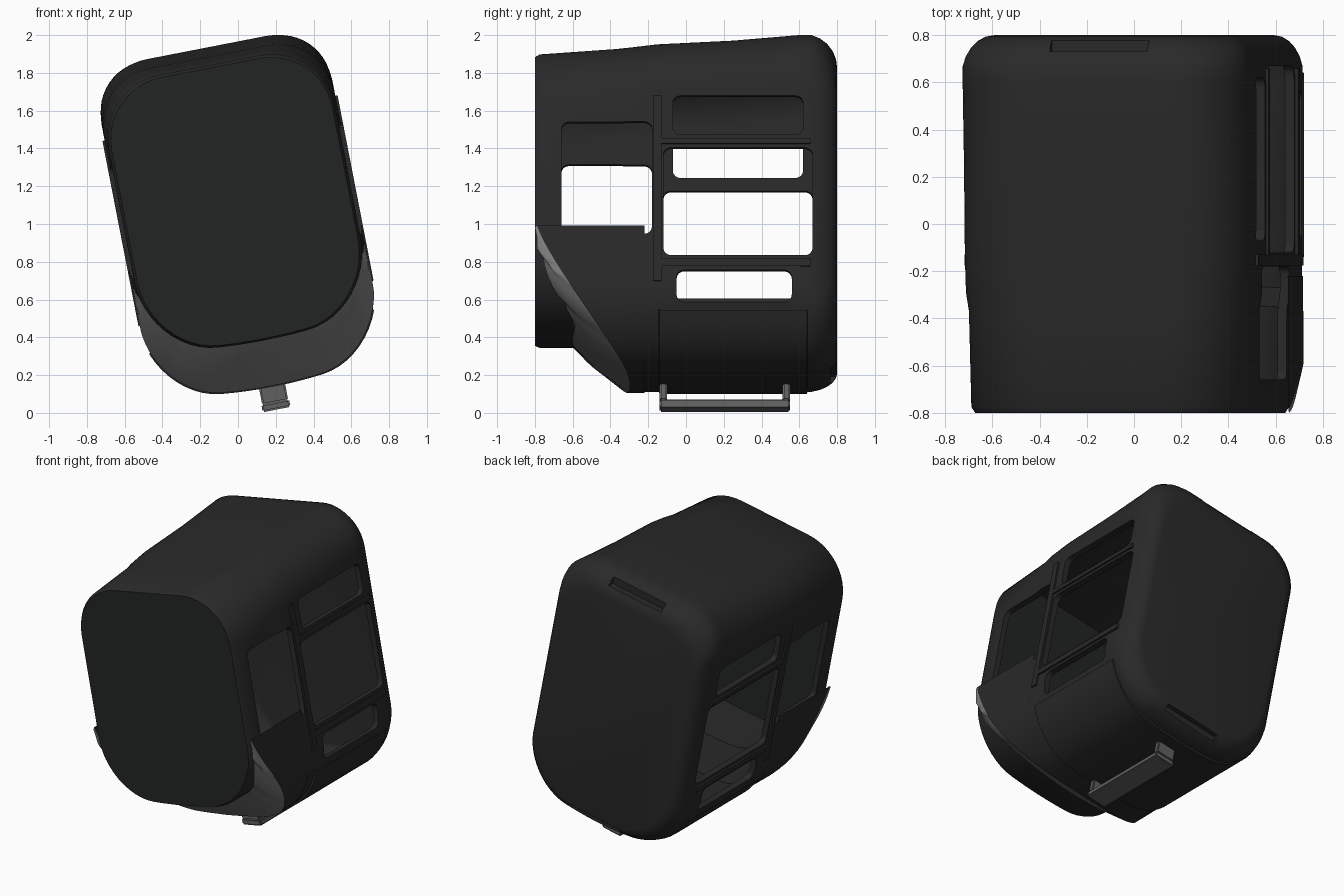
import bpy, bmesh, math
from mathutils import Matrix

if "Cube" in bpy.data.objects:
    bpy.data.objects.remove(bpy.data.objects["Cube"])

# Everything is modelled upright, then leaned sideways by this matrix
LEAN = Matrix.Translation((0, 0, 1.07)) @ Matrix.Rotation(math.radians(-11), 4, 'Y')
N = 12  # steps per corner


def material(name, rgb):
    m = bpy.data.materials.new(name)
    m.diffuse_color = (*rgb, 1)
    m.use_nodes = True
    m.node_tree.nodes["Principled BSDF"].inputs["Base Color"].default_value = m.diffuse_color
    return m


DARK = material("dark_shell", (0.022, 0.022, 0.022))
FRONT = material("front_dark", (0.016, 0.018, 0.018))
GREY = material("collar_grey", (0.22, 0.22, 0.22))
RAIL = material("handle_grey", (0.12, 0.12, 0.12))


def outline(hw, bot, top, rb, rt, bow=0.0):
    """Rounded rectangle in x/z, counter-clockwise from the upper right corner."""
    pts = []
    for k, (sx, zc, r) in enumerate([(1, top - rt, rt), (-1, top - rt, rt),
                                     (-1, bot + rb, rb), (1, bot + rb, rb)]):
        for i in range(N + 1):
            a = math.pi / 2 * (k + i / N)
            pts.append((sx * (hw - r) + r * math.cos(a), zc + r * math.sin(a)))
        if k == 2:  # points along the bowed underside
            pts += [((hw - rb) * t, bot) for t in (-0.75, -0.5, -0.25, 0, 0.25, 0.5, 0.75)]
    return [(x, z - bow * (1 - (x / hw) ** 2) if z < bot + rb else z) for x, z in pts]


def finish(name, bm, mat, smooth=True):
    bmesh.ops.recalc_face_normals(bm, faces=bm.faces)
    me = bpy.data.meshes.new(name)
    bm.to_mesh(me)
    bm.free()
    me.transform(LEAN)
    me.materials.append(mat)
    ob = bpy.data.objects.new(name, me)
    bpy.context.collection.objects.link(ob)
    if smooth:
        shade(ob)
    return ob


def shade(ob):
    bpy.ops.object.select_all(action='DESELECT')
    ob.select_set(True)
    bpy.context.view_layer.objects.active = ob
    bpy.ops.object.shade_smooth_by_angle(angle=math.radians(40))


def skin(rows, closed):
    """Bridge rows of 3D points into a surface; cap both ends when closed."""
    bm = bmesh.new()
    vs = [[bm.verts.new(p) for p in r] for r in rows]
    n = len(vs[0])
    for a, b in zip(vs, vs[1:]):
        for i in range(n if closed else n - 1):
            j = (i + 1) % n
            bm.faces.new((a[i], a[j], b[j], b[i]))
    if closed:
        bm.faces.new(vs[0])
        bm.faces.new(vs[-1])
    return bm


def add_box(bm, x0, x1, y0, y1, z0, z1, bevel=0.0):
    m = Matrix.Translation(((x0 + x1) / 2, (y0 + y1) / 2, (z0 + z1) / 2)) @ \
        Matrix.Diagonal((x1 - x0, y1 - y0, z1 - z0, 1))
    v = bmesh.ops.create_cube(bm, size=1, matrix=m)['verts']
    if bevel:  # round the corners of a window cutter
        edges = [e for e in {e for w in v for e in w.link_edges}
                 if abs(e.verts[0].co.x - e.verts[1].co.x) > 1e-4]
        bmesh.ops.bevel(bm, geom=edges, offset=bevel, segments=4, profile=0.5, affect='EDGES')


# Hollow body, lofted from the front drum through the full section to the rounded back
HW, BOT, RB, BOW = 0.622, -0.86, 0.36, 0.08
drum = (0.61, -0.64, 0.785, 0.37, 0.34, 0.06)
stations = [(-0.80, (0.595, -0.63, 0.77, 0.36, 0.33, 0.06)), (-0.775, drum),
            (-0.37, (0.612, -0.64, 0.81, 0.37, 0.32, 0.06)),
            (-0.29, (HW, BOT, 0.815, RB, 0.31, BOW)),
            (-0.15, (HW, BOT, 0.83, RB, 0.30, BOW)),
            (0.25, (HW, BOT, 0.85, RB, 0.30, BOW)),
            (0.60, (HW, BOT, 0.88, RB, 0.30, BOW))]
for i in range(1, 7):  # back edge rounding
    a = math.pi / 2 * i / 6
    d = 1 - math.cos(a)
    stations.append((0.62 + 0.18 * math.sin(a),
                     (HW - 0.11 * d, BOT + 0.09 * d, 0.88 - 0.16 * d, 0.32, 0.27, BOW)))
body = finish("body_shell", skin([[(x, y, z) for x, z in outline(*s)] for y, s in stations], True), DARK)
body.data.materials.append(FRONT)
for p in body.data.polygons:
    if p.center.y < -0.79:
        p.material_index = 1

# Cutters: windows through both sides, and grip slots on the back edges
cut = bmesh.new()
for y0, y1, z0, z1 in [(-0.66, -0.18, -0.245, 0.36), (-0.12, 0.67, -0.36, 0.22),
                       (-0.07, 0.62, 0.29, 0.50), (-0.05, 0.56, -0.61, -0.44)]:
    add_box(cut, -1, 1, y0, y1, z0, z1, 0.04)
slots = bmesh.new()
add_box(slots, -0.2, 0.22, 0.73, 0.9, 0.795, 0.86)
add_box(slots, -0.2, 0.22, 0.765, 0.9, -0.90, -0.855)
cutters = [finish("window_cutter", cut, DARK, False), finish("slot_cutter", slots, DARK, False)]

sol = body.modifiers.new("thickness", 'SOLIDIFY')
sol.thickness = 0.04
sol.offset = -1
for c in cutters:
    b = body.modifiers.new("cut", 'BOOLEAN')
    b.operation = 'DIFFERENCE'
    b.solver = 'EXACT'
    b.object = c
bpy.context.view_layer.update()
cut_mesh = bpy.data.meshes.new_from_object(
    body.evaluated_get(bpy.context.evaluated_depsgraph_get()))
body.modifiers.clear()
body.data = cut_mesh
for c in cutters:
    bpy.data.objects.remove(c)
shade(body)


# Collar: grey sloping lip around the lower front of the body, with a dark skirt behind
def lip_t(z):
    return min(1, max(0, (-0.20 - z) / 0.74))


def lower_half(s, hw):
    """Lower part of an outline, extended up both flanks to the front disc."""
    ups = [-0.20, -0.26, -0.32, -0.38, -0.44, -0.48]
    return [(-hw, z) for z in ups] + s + [(hw, z) for z in reversed(ups)]


outer = outline(HW + 0.006, BOT - 0.004, 0.865, RB, 0.30, BOW)
inner = outline(*drum)
low = [i for i in range(2 * N + 2, len(outer)) if outer[i][1] < -0.505]
po = lower_half([outer[i] for i in low], HW + 0.006)
lip = [(x, -0.79 + 0.49 * lip_t(z) ** 1.2, z) for x, z in po]
foot = []
for x, y, z in lip:  # where the slope meets the drum
    k = min(1, lip_t(z) * 1.3)
    zi = max(z, -0.27 - 0.31 * max(0, (0.61 - abs(x)) / 0.61) ** 0.5 - 0.12 * k)
    if abs(x) < 0.45:
        zi = -0.64 - 0.06 * (1 - (x / 0.61) ** 2) + 0.09 * (abs(x) / 0.45) ** 3
    foot.append((x * (1 - 0.05 * k), max(-0.79, y - 0.30 * k), zi))
mid = [((a[0] + b[0]) / 2, (a[1] + b[1]) / 2 - 0.01, (a[2] + b[2]) / 2 - 0.012)
       for a, b in zip(foot, lip)]
finish("front_collar", skin([foot, mid, lip], False), GREY)
finish("collar_skirt", skin([lip, [(x * 0.995, -0.22, z) for x, z in po]], False), DARK)

# Raised pocket panel wrapping the underside
pk = [p for p in outline(HW + 0.012, BOT - 0.01, 0.865, RB, 0.30, BOW) if p[1] < -0.62]
core = [(x * 0.96, z * 0.96) for x, z in pk]
finish("underside_panel", skin([[(x, y, z) for x, z in q] for q, y in
                                ((core, -0.15), (pk, -0.14), (pk, 0.64), (core, 0.65))], False), DARK)

# Upright side posts and cross bars, mirrored
bm = bmesh.new()
for s in (-1, 1):
    xs = sorted((s * 0.59, s * 0.634))
    add_box(bm, *xs, -0.175, -0.13, -0.50, 0.50)
    add_box(bm, *xs, -0.13, 0.66, 0.24, 0.27)
    add_box(bm, *xs, -0.13, 0.66, -0.42, -0.38)
finish("side_bars", bm, DARK)

# Carry handle under the body: rail on two posts
bm = bmesh.new()
add_box(bm, -0.075, 0.075, -0.14, 0.55, -1.072, -1.03)
for y in (-0.14, 0.51):
    add_box(bm, -0.07, 0.07, y, y + 0.04, -1.035, -0.91)
bmesh.ops.bevel(bm, geom=bm.edges[:], offset=0.008, segments=2, affect='EDGES')
finish("bottom_handle", bm, RAIL)
